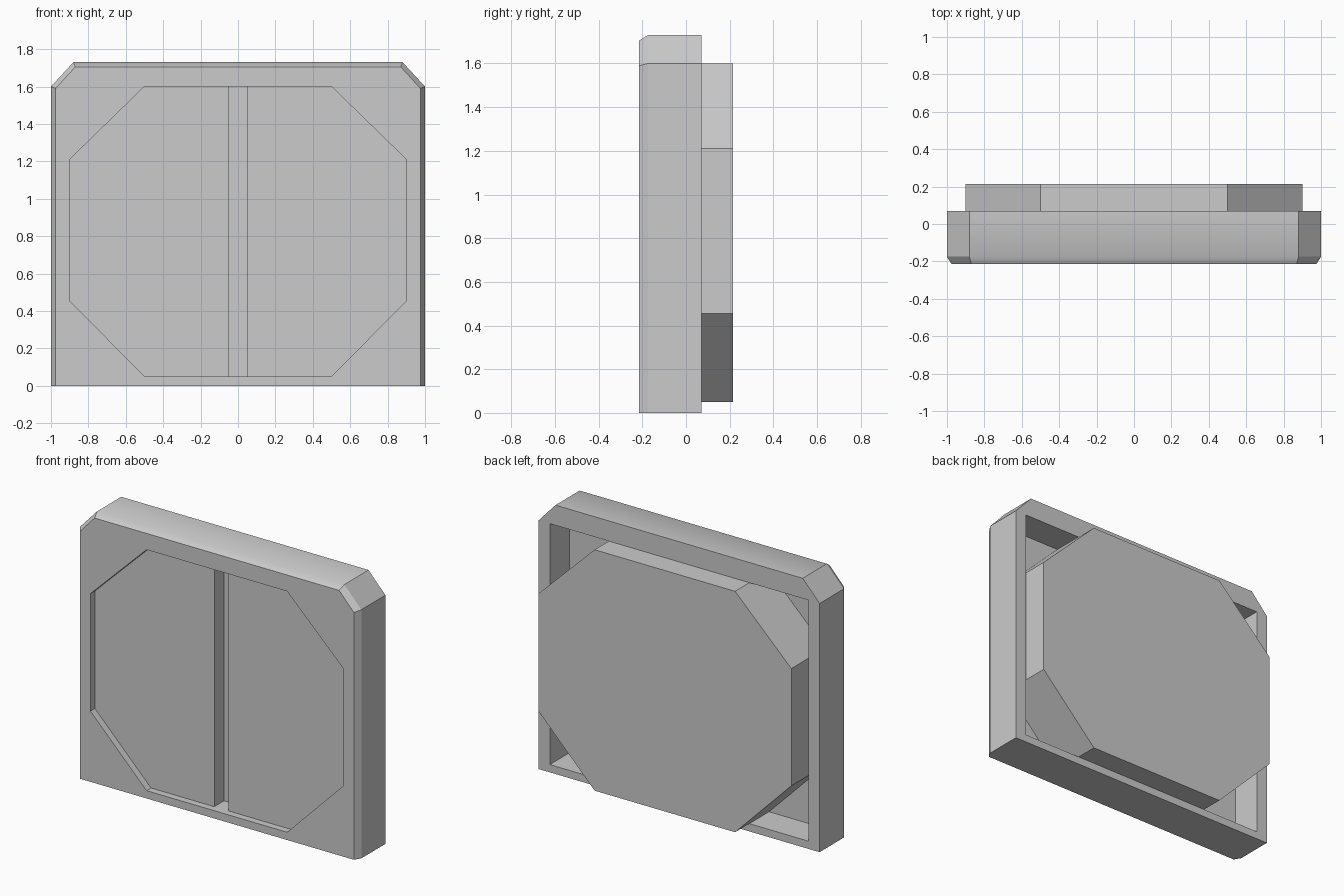
import bpy, bmesh

cube = bpy.data.objects.get("Cube")
if cube:
    bpy.data.objects.remove(cube, do_unlink=True)

grey = bpy.data.materials.new("plain grey")
grey.use_nodes = True
colour = (0.6, 0.6, 0.6, 1)
grey.diffuse_color = colour
grey.node_tree.nodes["Principled BSDF"].inputs["Base Color"].default_value = colour

FRONT, BACK = -0.215, 0.215
RIM = 0.07          # back of the frame
DOOR = -0.17        # front of the door leaves
GROOVE = -0.07      # floor of the slot between the leaves
LOW, HIGH = 0.05, 1.6


def loft(name, sections):
    """Join (outline, y) sections from front to back into a closed solid."""
    bm = bmesh.new()
    rings = [[bm.verts.new((x, y, z)) for x, z in outline] for outline, y in sections]
    for a, b in zip(rings, rings[1:]):
        for i in range(len(a)):
            j = (i + 1) % len(a)
            bm.faces.new((a[i], a[j], b[j], b[i]))
    bm.faces.new(rings[0])
    bm.faces.new(rings[-1])
    bmesh.ops.recalc_face_normals(bm, faces=bm.faces)
    mesh = bpy.data.meshes.new(name)
    bm.to_mesh(mesh)
    bm.free()
    mesh.materials.append(grey)
    obj = bpy.data.objects.new(name, mesh)
    bpy.context.collection.objects.link(obj)
    return obj


def mirrored(half):
    """Complete a right-hand outline across x = 0."""
    return half + [(-x, z) for x, z in reversed(half)]


def cut(target, cutter):
    cutter.hide_render = True
    mod = target.modifiers.new("cut", 'BOOLEAN')
    mod.operation, mod.solver, mod.object = 'DIFFERENCE', 'EXACT', cutter
    bpy.context.view_layer.objects.active = target
    bpy.ops.object.modifier_apply(modifier=mod.name)
    bpy.data.objects.remove(cutter, do_unlink=True)


half_octagon = [(0.5, LOW), (0.9, 0.455), (0.9, 1.21), (0.5, HIGH)]
octagon = mirrored(half_octagon)

# Outer frame with clipped top corners and a front edge bevel
outer = mirrored([(1, 0), (1, 1.6), (0.88, 1.73)])
inset = mirrored([(0.975, 0), (0.975, 1.59), (0.87, 1.705)])
frame = loft("frame", [(inset, FRONT), (outer, -0.175), (outer, RIM)])

# The top blends softly into its bevel
for face in frame.data.polygons:
    face.use_smooth = face.normal.z > 0.8 and abs(face.normal.x) < 0.1

# Rear pocket and front opening
pocket = mirrored([(0.92, LOW), (0.92, HIGH)])
cut(frame, loft("pocket_cutter", [(pocket, -0.13), (pocket, 0.3)]))
cut(frame, loft("opening_cutter", [(octagon, -0.4), (octagon, 0)]))

# Octagonal body showing at the back
loft("rear_block", [(octagon, GROOVE), (octagon, BACK)])

# Two door leaves with a slot between them
leaf = [(0.05, LOW)] + half_octagon + [(0.05, HIGH)]
for name, side in (("left_door", 1), ("right_door", -1)):
    outline = [(side * x, z) for x, z in leaf]
    loft(name, [(outline, DOOR), (outline, GROOVE)])
